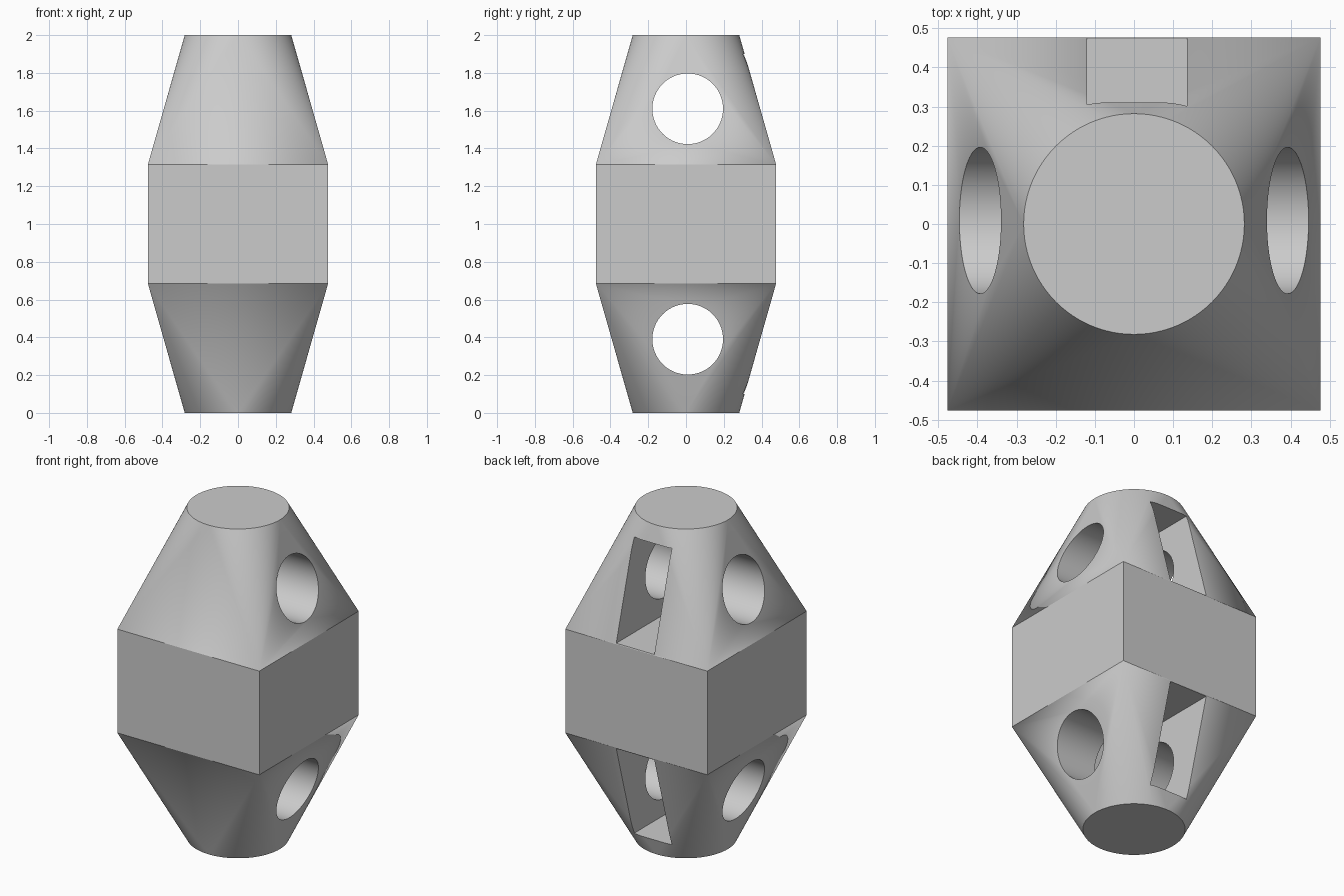
import bpy, bmesh, math
from mathutils import Matrix, Vector

if "Cube" in bpy.data.objects:
    bpy.data.objects.remove(bpy.data.objects["Cube"], do_unlink=True)

HALF, RADIUS, HEIGHT = 0.477, 0.282, 2.0
SHOULDER = 0.685      # height where the square middle begins
HOLE_Z = 0.39         # hole centre above the bottom, mirrored at the top
SEGMENTS = 96

grey = bpy.data.materials.new("plain_grey")
grey.use_nodes = True
colour = (0.6, 0.6, 0.6, 1)
grey.diffuse_color = colour
grey.node_tree.nodes["Principled BSDF"].inputs["Base Color"].default_value = colour


def make_object(name, bm):
    bmesh.ops.recalc_face_normals(bm, faces=bm.faces)
    mesh = bpy.data.meshes.new(name)
    bm.to_mesh(mesh)
    bm.free()
    mesh.materials.append(grey)
    obj = bpy.data.objects.new(name, mesh)
    bpy.context.collection.objects.link(obj)
    return obj


def cut(target, cutter):
    mod = target.modifiers.new("cut", "BOOLEAN")
    mod.operation = "DIFFERENCE"
    mod.solver = "EXACT"
    mod.object = cutter
    bpy.context.view_layer.objects.active = target
    bpy.ops.object.modifier_apply(modifier=mod.name)
    bpy.data.objects.remove(cutter, do_unlink=True)


# Body: square middle blending into round ends
bm = bmesh.new()
for z in (0, HEIGHT):
    bmesh.ops.create_circle(bm, segments=SEGMENTS, radius=RADIUS,
                            matrix=Matrix.Translation((0, 0, z)))
for z in (SHOULDER, HEIGHT - SHOULDER):
    for x in (-HALF, HALF):
        for y in (-HALF, HALF):
            bm.verts.new((x, y, z))
bmesh.ops.convex_hull(bm, input=bm.verts)
bmesh.ops.dissolve_limit(bm, angle_limit=math.radians(0.05),
                         verts=bm.verts, edges=bm.edges)
body = make_object("body", bm)

for z in (HOLE_Z, HEIGHT - HOLE_Z):
    # Round hole running side to side
    bm = bmesh.new()
    bmesh.ops.create_cone(bm, cap_ends=True, segments=SEGMENTS, depth=2,
                          radius1=0.187, radius2=0.187,
                          matrix=Matrix.Translation((0, 0.009, z))
                          @ Matrix.Rotation(math.pi / 2, 4, "Y"))
    cut(body, make_object("hole_cutter", bm))

    # Rectangular pocket entering from the back
    low, high = Vector((-0.12, -0.24, z - 0.29)), Vector((0.136, 0.7, z + 0.29))
    bm = bmesh.new()
    bmesh.ops.create_cube(bm, size=1, matrix=Matrix.Translation((low + high) / 2)
                          @ Matrix.Diagonal((*(high - low), 1)))
    cut(body, make_object("pocket_cutter", bm))

# Smooth the curved areas, keep the creases
bpy.ops.object.select_all(action="DESELECT")
body.select_set(True)
bpy.context.view_layer.objects.active = body
bpy.ops.object.shade_smooth_by_angle(angle=math.radians(10))
